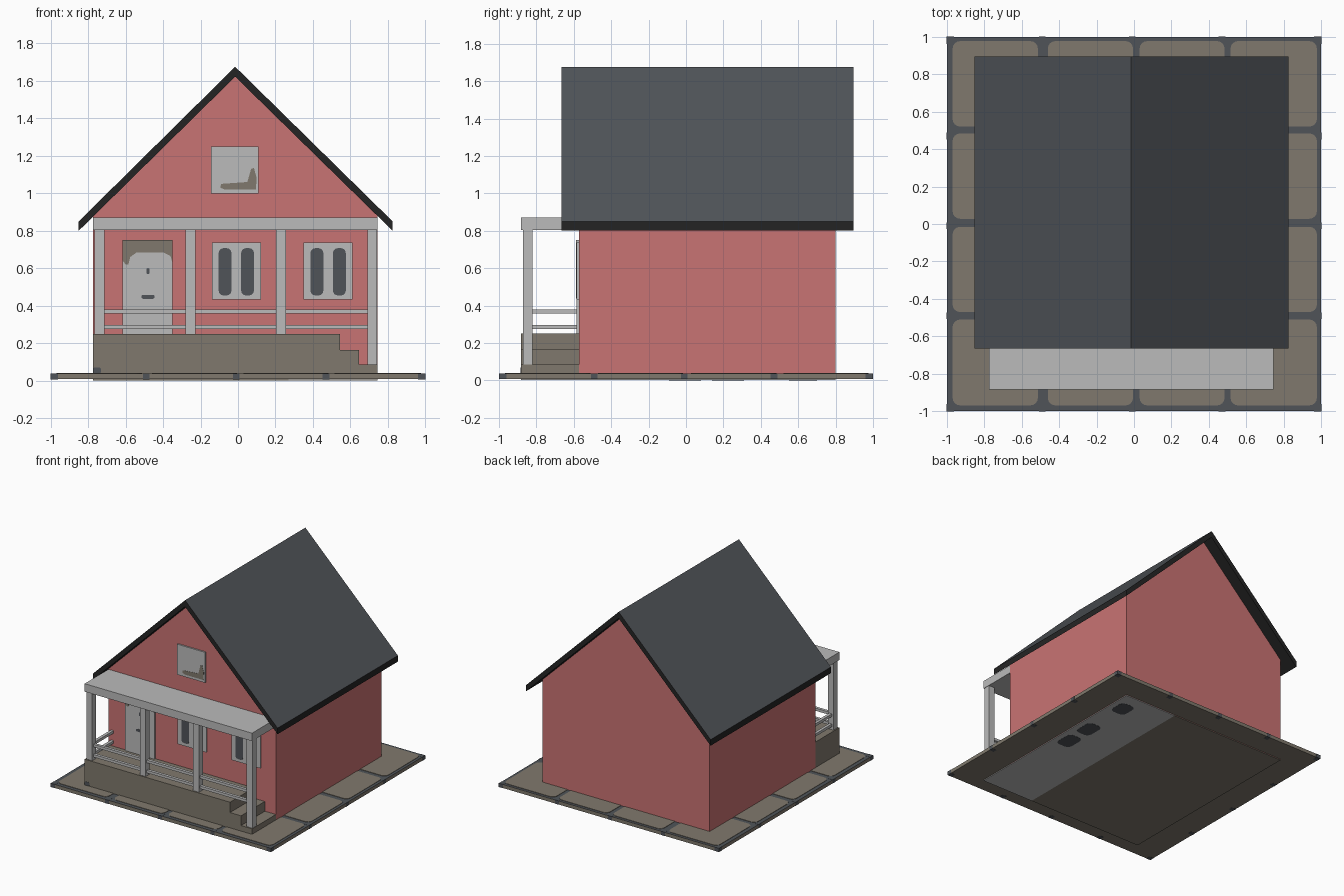
import bpy
import bmesh
from math import cos, sin, pi

cube = bpy.data.objects.get("Cube")
if cube:
    bpy.data.objects.remove(cube, do_unlink=True)


def material(name, r, g, b):
    """Flat material from 8-bit screen values, stored linear."""
    lin = [((c / 255 + 0.055) / 1.055) ** 2.4 for c in (r, g, b)] + [1]
    m = bpy.data.materials.new(name)
    m.use_nodes = True
    m.diffuse_color = lin
    m.node_tree.nodes["Principled BSDF"].inputs["Base Color"].default_value = lin
    return m


red = material("red_wall", 201, 115, 115)
trim = material("pale_grey_trim", 187, 187, 187)
stone = material("tan_stone", 128, 121, 109)
slate = material("slate_grey", 80, 84, 89)
black = material("roof_edge_black", 36, 36, 36)


def prism(name, pts, axis, lo, hi, mat, second=None, rule=None):
    """Extrude a 2D profile along y (points are x,z) or z (points are x,y)."""
    bm = bmesh.new()
    place = (lambda p, d: (p[0], d, p[1])) if axis == "y" else (lambda p, d: (*p, d))
    rings = [[bm.verts.new(place(p, d)) for p in pts] for d in (lo, hi)]
    for ring in rings:
        bm.faces.new(ring)
    for i in range(len(pts)):
        j = (i + 1) % len(pts)
        bm.faces.new((rings[0][i], rings[0][j], rings[1][j], rings[1][i]))
    bmesh.ops.recalc_face_normals(bm, faces=bm.faces)
    mesh = bpy.data.meshes.new(name)
    mesh.materials.append(mat)
    if second:
        mesh.materials.append(second)
        for f in bm.faces:
            f.normal_update()
            f.material_index = int(rule(f.normal))
    bm.to_mesh(mesh)
    bm.free()
    obj = bpy.data.objects.new(name, mesh)
    bpy.context.collection.objects.link(obj)
    return obj


def rect(x0, x1, y0, y1, r=0.0):
    """Rectangle outline, with rounded corners if r is set."""
    if not r:
        return [(x0, y0), (x1, y0), (x1, y1), (x0, y1)]
    corners = [(x1 - r, y1 - r), (x0 + r, y1 - r), (x0 + r, y0 + r), (x1 - r, y0 + r)]
    return [(cx + r * cos((q + k / 4) * pi / 2), cy + r * sin((q + k / 4) * pi / 2))
            for q, (cx, cy) in enumerate(corners) for k in range(5)]


def box(name, x0, x1, y0, y1, z0, z1, mat):
    return prism(name, rect(x0, x1, y0, y1), "z", z0, z1, mat)


LEFT, RIGHT, MID = -0.775, 0.745, -0.015
WALL, BACK, PORCH = -0.573, 0.80, -0.882

# Paved ground slab: slate joints on top, tan tiles and edges
prism("ground_slab", rect(-0.999, 0.999, -0.999, 0.999), "z", 0.008, 0.037,
      stone, slate, lambda n: n.z > 0.5)
tiles_x = [(-0.968, -0.513), (-0.46, -0.005), (0.03, 0.483), (0.515, 0.976)]
tiles_y = [(-0.968, -0.51), (-0.47, -0.015), (0.028, 0.483), (0.52, 0.976)]
for i, tx in enumerate(tiles_x):
    for j, ty in enumerate(tiles_y):
        if i in (0, 3) or j in (0, 3):
            prism("paving_tile", rect(*tx, *ty, 0.04), "z", 0.036, 0.04, stone)

# Joint marks showing on the slab edges
for c in (-0.49, -0.01, 0.47):
    for s in (-1, 1):
        a, b = sorted((s, s * 0.96))
        box("edge_joint", c - 0.018, c + 0.018, a, b, 0.007, 0.038, slate)
        box("edge_joint", a, b, c - 0.018, c + 0.018, 0.007, 0.038, slate)
for sx in (-1, 1):
    for sy in (-1, 1):
        x0, x1 = sorted((sx, sx * 0.96))
        y0, y1 = sorted((sy, sy * 0.96))
        box("corner_joint", x0, x1, y0, y1, 0.007, 0.038, slate)

# Underside of the house, with its pale strip and dark patches
box("floor_underside", LEFT, 0.27, PORCH, BACK, 0.001, 0.006, stone)
box("floor_underside_strip", 0.27, RIGHT, PORCH, BACK, 0.001, 0.006, trim)
for y0, y1 in ((-0.09, 0.08), (0.14, 0.31), (0.55, 0.7)):
    prism("underside_patch", rect(0.57, 0.7, y0, y1, 0.04), "z", 0, 0.003, slate)

# House body with gables
prism("house_walls", [(LEFT, 0.005), (RIGHT, 0.005), (RIGHT, 0.88), (MID, 1.63), (LEFT, 0.88)],
      "y", WALL, BACK, red)

# Pitched roof: slate slopes, black edges and underside
prism("roof", [(-0.85, 0.85), (MID, 1.675), (0.825, 0.85),
               (0.825, 0.80), (MID, 1.622), (-0.85, 0.80)],
      "y", -0.665, 0.895, black, slate, lambda n: n.z > 0.5)

# Porch deck with two steps on the left end
prism("porch_deck", [(LEFT, 0.004), (RIGHT, 0.004), (RIGHT, 0.085), (0.645, 0.085),
                     (0.645, 0.165), (0.545, 0.165), (0.545, 0.25), (LEFT, 0.25)],
      "y", PORCH, WALL, stone)
prism("deck_mark", rect(LEFT, -0.73, 0.04, 0.07, 0.01), "y", PORCH - 0.002, PORCH, slate)

# Porch canopy, posts and rails
box("porch_canopy", LEFT, RIGHT, PORCH, WALL, 0.805, 0.87, trim)
posts = [(-0.765, 0.25), (-0.28, 0.25), (0.203, 0.25), (0.69, 0.085)]
for x, z in posts:
    box("porch_post", x, x + 0.052, -0.872, -0.82, z, 0.81, trim)
for z0, z1 in ((0.275, 0.297), (0.358, 0.38)):
    for (xa, _), (xb, _) in zip(posts, posts[1:]):
        box("front_rail", xa + 0.052, xb, -0.858, -0.834, z0, z1, trim)
    box("side_rail", -0.751, -0.727, -0.82, WALL, z0, z1, trim)

# Door with tan header and small dark fittings
FACE = WALL - 0.012
prism("door", rect(-0.615, -0.35, 0.25, 0.75), "y", FACE, WALL, trim)
prism("door_header", [(-0.615, 0.75), (-0.35, 0.75), (-0.35, 0.63), (-0.36, 0.665),
                      (-0.40, 0.685), (-0.54, 0.685), (-0.575, 0.66), (-0.585, 0.62),
                      (-0.6, 0.62), (-0.615, 0.64)], "y", FACE - 0.002, FACE, stone)
prism("letter_slot", rect(-0.515, -0.445, 0.437, 0.457, 0.008), "y", FACE - 0.002, FACE, slate)
prism("door_knocker", rect(-0.488, -0.472, 0.57, 0.6, 0.006), "y", FACE - 0.002, FACE, slate)

# Two front windows, each with a pair of rounded panes
for x in (-0.14, 0.35):
    prism("window_frame", rect(x, x + 0.262, 0.432, 0.737), "y", FACE, WALL, trim)
    for dx in (0.037, 0.157):
        prism("window_pane", rect(x + dx, x + dx + 0.068, 0.455, 0.707, 0.025),
              "y", FACE - 0.002, FACE, slate)

# Attic window with an L-shaped tan stain
prism("attic_window", rect(-0.143, 0.11, 1.0, 1.25), "y", FACE, WALL, trim)
prism("attic_window_stain", [(-0.095, 1.03), (-0.07, 1.02), (0.095, 1.02), (0.1, 1.08),
                             (0.085, 1.135), (0.07, 1.13), (0.05, 1.06), (-0.09, 1.05)],
      "y", FACE - 0.002, FACE, stone)
